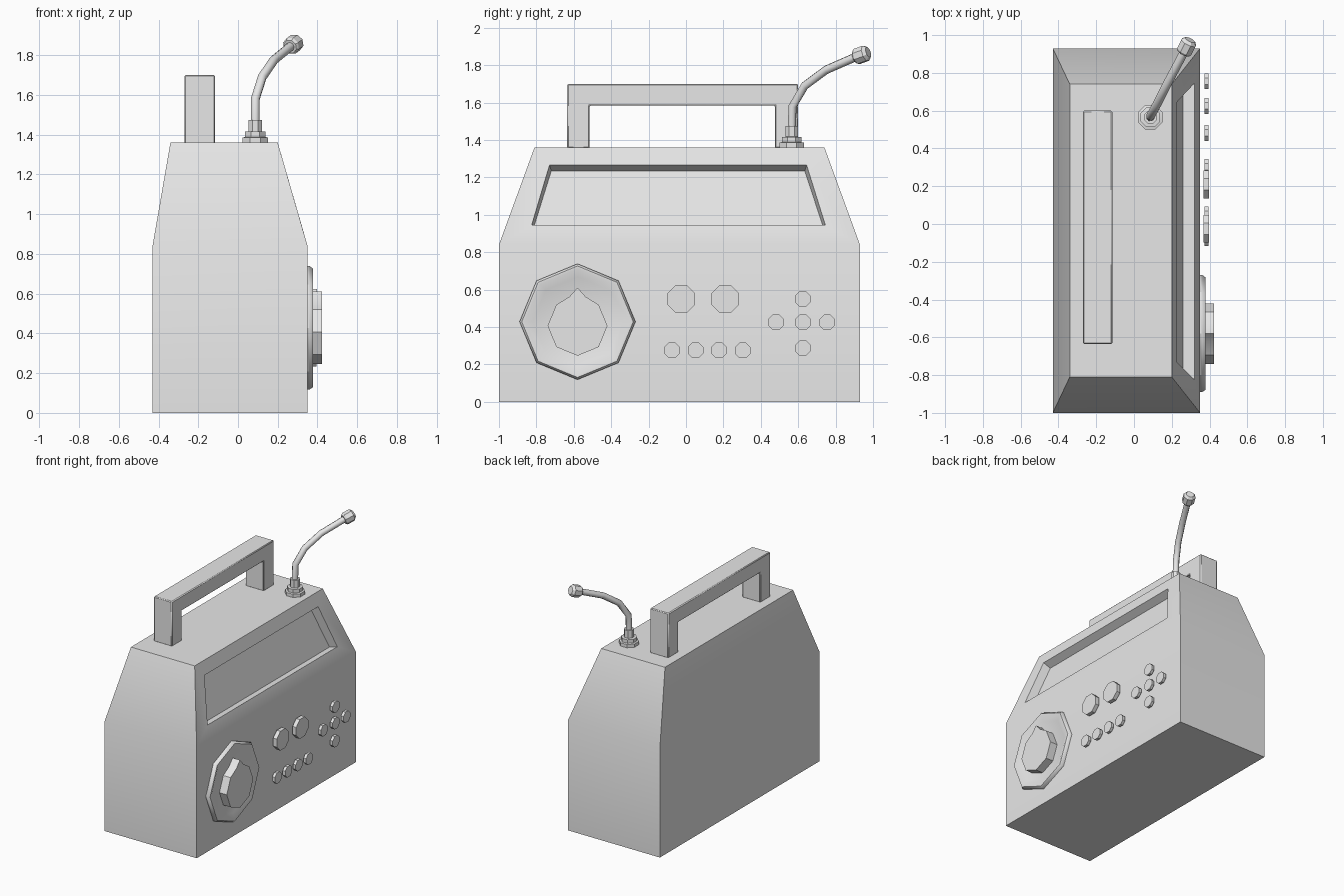
import bpy, bmesh
from math import sin, cos, pi, radians
from mathutils import Vector

old = bpy.data.objects.get("Cube")
if old:
    bpy.data.objects.remove(old, do_unlink=True)

grey = bpy.data.materials.new("plain_grey")
grey.use_nodes = True
grey.diffuse_color = (0.8, 0.8, 0.8, 1)
grey.node_tree.nodes["Principled BSDF"].inputs["Base Color"].default_value = (0.8, 0.8, 0.8, 1)


def finish(obj, angle=30):
    """Give the object its material and smooth shading with sharp edges."""
    obj.data.materials.clear()
    obj.data.materials.append(grey)
    bpy.ops.object.select_all(action='DESELECT')
    obj.select_set(True)
    bpy.context.view_layer.objects.active = obj
    bpy.ops.object.shade_smooth_by_angle(angle=radians(angle))
    return obj


def add_mesh(name, bm, angle=30):
    bmesh.ops.recalc_face_normals(bm, faces=bm.faces)
    mesh = bpy.data.meshes.new(name)
    bm.to_mesh(mesh)
    bm.free()
    obj = bpy.data.objects.new(name, mesh)
    bpy.context.collection.objects.link(obj)
    return finish(obj, angle)


def loft(name, loops, angle=30):
    """Skin a stack of equal-length loops and cap both ends."""
    bm = bmesh.new()
    rings = [[bm.verts.new(p) for p in loop] for loop in loops]
    n = len(rings[0])
    for a, b in zip(rings, rings[1:]):
        for i in range(n):
            j = (i + 1) % n
            bm.faces.new((a[i], a[j], b[j], b[i]))
    bm.faces.new(rings[0])
    bm.faces.new(rings[-1])
    return add_mesh(name, bm, angle)


def lathe(name, centre, axis, profile, sides=8, turn=0.0, angle=30):
    """Revolve (radius, height) pairs around an axis."""
    axis = Vector(axis).normalized()
    up = Vector((0, 0, 1)) if abs(axis.z) < 0.9 else Vector((0, 1, 0))
    u = (up - axis * up.dot(axis)).normalized()
    v = axis.cross(u)
    angles = [2 * pi * i / sides + turn for i in range(sides)]
    return loft(name, [[Vector(centre) + axis * h + (u * cos(a) + v * sin(a)) * r
                        for a in angles] for r, h in profile], angle)


# Body: straight lower part, tapered upper part
def rect(x0, x1, y0, y1, z):
    return [(x0, y0, z), (x1, y0, z), (x1, y1, z), (x0, y1, z)]


body = loft("body", [rect(-0.43, 0.35, -1, 0.93, 0),
                     rect(-0.43, 0.35, -1, 0.93, 0.84),
                     rect(-0.34, 0.20, -0.81, 0.74, 1.36)])

# Recessed display window in the sloping control side
bm = bmesh.new()
bm.from_mesh(body.data)
bm.faces.ensure_lookup_table()
panel = next(f for f in bm.faces
             if f.normal.x > 0.9 and f.calc_center_median().z > 0.9)


def set_window(top, bottom):
    for v in panel.verts:
        x, y_low, y_high, z = top if v.co.z > 1.1 else bottom
        v.co = (x, y_high if v.co.y > 0 else y_low, z)


bmesh.ops.inset_individual(bm, faces=[panel], thickness=0.1)
set_window((0.227, -0.73, 0.645, 1.265), (0.32, -0.825, 0.745, 0.945))
bmesh.ops.inset_individual(bm, faces=[panel], thickness=0.01)
set_window((0.173, -0.72, 0.635, 1.235), (0.26, -0.815, 0.735, 0.93))
bm.to_mesh(body.data)
bm.free()
finish(body)

# Carrying handle: an arch outline extruded across x
arch = [(-0.635, 1.355), (-0.635, 1.70), (0.60, 1.70), (0.60, 1.355),
        (0.475, 1.355), (0.475, 1.585), (-0.515, 1.585), (-0.515, 1.355)]
handle = loft("carry_handle", [[(x, y, z) for y, z in arch] for x in (-0.27, -0.115)])
bevel = handle.modifiers.new("soft_edges", 'BEVEL')
bevel.width = 0.006
bevel.segments = 1

# Dial: octagonal dish with a raised rim
lathe("dial_rim", (0.345, -0.58, 0.428), (1, 0, 0),
      [(0.31, 0), (0.31, 0.016), (0.298, 0.033), (0.284, 0.033), (0.24, 0.016)], angle=40)

# Dial knob: octagon whose top corner is drawn out to a pointer
outline = []
for i in range(8):
    a = i * pi / 4
    if i == 0:
        outline += [(-0.043, 0.156), (0, 0.205), (0.043, 0.156)]
    else:
        outline.append((0.16 * sin(a), 0.16 * cos(a)))
loft("dial_knob", [[(x, -0.58 + y, 0.406 + z) for y, z in outline]
                   for x in (0.355, 0.423)])


# Buttons
def button(name, y, z, r, x0, x1):
    lathe(name, (x0, y, z), (1, 0, 0), [(r, 0), (r, x1 - x0)], turn=pi / 8)


for i, y in enumerate((-0.025, 0.21)):
    button(f"large_button_{i + 1}", y, 0.55, 0.08, 0.367, 0.398)
for i in range(4):
    button(f"row_button_{i + 1}", -0.075 + 0.126 * i, 0.275, 0.045, 0.372, 0.394)
for side, y, z in (("centre", 0.625, 0.425), ("upper", 0.625, 0.55), ("lower", 0.625, 0.287),
                   ("front", 0.482, 0.425), ("rear", 0.755, 0.425)):
    button(f"pad_button_{side}", y, z, 0.045, 0.372, 0.394)

# Antenna: stepped socket, bent rod and capped tip
lathe("antenna_socket", (0.087, 0.565, 1.355), (0, 0, 1),
      [(0.07, 0), (0.07, 0.03), (0.056, 0.033), (0.056, 0.06), (0.036, 0.062), (0.036, 0.12)],
      turn=pi / 8)

path = [(0.087, 0.565, 1.44), (0.087, 0.57, 1.58), (0.122, 0.635, 1.69),
        (0.18, 0.75, 1.775), (0.265, 0.91, 1.845), (0.28, 0.94, 1.856)]
tangents = [(Vector(path[min(i + 1, 5)]) - Vector(path[max(i - 1, 0)])).normalized()
            for i in range(6)]
side = Vector((0.88, -0.47, 0))
rod = []
for p, t in zip(path, tangents):
    across = t.cross(side).normalized()
    rod.append([Vector(p) + (side * cos(k * pi / 4) + across * sin(k * pi / 4)) * 0.023
                for k in range(8)])
loft("antenna_rod", rod, angle=50)

lathe("antenna_tip", (0.262, 0.905, 1.843), tangents[-1],
      [(0.036, 0), (0.045, 0.012), (0.045, 0.065), (0.03, 0.082)], turn=pi / 8)
